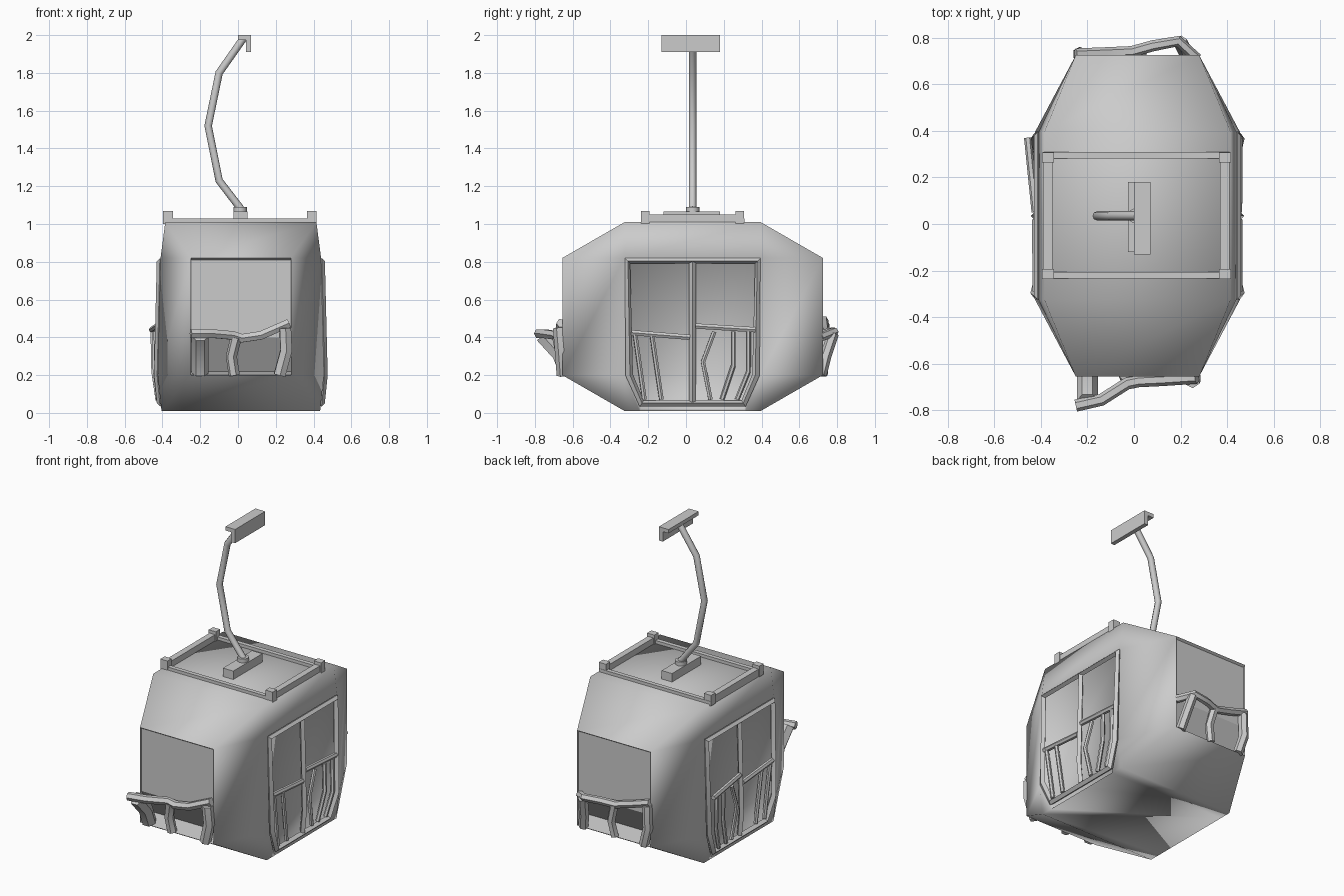
import bpy, bmesh
from math import radians
from mathutils import Vector

cube = bpy.data.objects.get("Cube")
if cube:
    bpy.data.objects.remove(cube)

grey = bpy.data.materials.new("plain_grey")
grey.use_nodes = True
grey.diffuse_color = (0.6, 0.6, 0.6, 1)
grey.node_tree.nodes["Principled BSDF"].inputs["Base Color"].default_value = (0.6, 0.6, 0.6, 1)

CX, CY = 0.015, 0.035    # cabin centre
DOOR, END, NOSE = 0.36, 0.69, 0.265   # half lengths and end half width


def add(name, mesh, angle=None):
    mesh.materials.clear()
    mesh.materials.append(grey)
    ob = bpy.data.objects.new(name, mesh)
    bpy.context.scene.collection.objects.link(ob)
    if angle:
        bpy.ops.object.select_all(action='DESELECT')
        ob.select_set(True)
        bpy.context.view_layer.objects.active = ob
        bpy.ops.object.shade_smooth_by_angle(angle=radians(angle))
    return ob


def from_bmesh(name, bm, angle=None):
    mesh = bpy.data.meshes.new(name)
    bm.to_mesh(mesh)
    bm.free()
    return add(name, mesh, angle)


def box(name, lo, hi):
    bm = bmesh.new()
    bmesh.ops.create_cube(bm, size=1)
    lo, hi = Vector(lo), Vector(hi)
    for v in bm.verts:
        v.co = (lo + hi) / 2 + v.co * (hi - lo)
    return from_bmesh(name, bm)


def tube(name, points, radius, closed=False, resolution=1, angle=50):
    curve = bpy.data.curves.new(name + "_path", 'CURVE')
    curve.dimensions = '3D'
    curve.bevel_depth = radius
    curve.bevel_resolution = resolution
    curve.use_fill_caps = True
    spline = curve.splines.new('POLY')
    spline.points.add(len(points) - 1)
    for p, co in zip(spline.points, points):
        p.co = (*co, 1)
    spline.use_cyclic_u = closed
    path = bpy.data.objects.new(name + "_path", curve)
    bpy.context.scene.collection.objects.link(path)
    bpy.context.view_layer.update()
    graph = bpy.context.evaluated_depsgraph_get()
    mesh = bpy.data.meshes.new_from_object(path.evaluated_get(graph))
    bpy.data.objects.remove(path)
    return add(name, mesh, angle)


# cabin hull: rectangular floor and roof, octagonal middle rings
def ring(bm, z, width, flat):
    quarter = [(width, DOOR), (NOSE, END)]
    if flat:
        quarter = [(width, DOOR)]
    right = [(x, -y) for x, y in reversed(quarter)] + quarter
    if z < 0.1:
        right.insert(1, (width, -0.28))
        right.insert(2, (width, 0.28))
    loop = right + [(-x, -y) for x, y in right]
    return [bm.verts.new((CX + x, CY + y, z)) for x, y in loop]


bm = bmesh.new()
floor = ring(bm, 0.01, 0.42, True)
low = ring(bm, 0.2, 0.44, False)
high = ring(bm, 0.82, 0.425, False)
roof = ring(bm, 1.01, 0.4, True)
bm.faces.new(floor[::-1])
bm.faces.new(roof)
door_faces = []
for s in (0, 1):
    f = floor[4 * s:] + floor[:4 * s]
    a = low[4 * s:] + low[:4 * s]
    b = high[4 * s:] + high[:4 * s]
    t = roof[2 * s:] + roof[:2 * s]
    # doorway, widening upward
    door_faces.append([bm.faces.new((f[1], f[2], a[2], a[1])),
                       bm.faces.new((a[1], a[2], b[2], b[1]))])
    bm.faces.new((f[0], f[1], a[1]))
    bm.faces.new((f[2], f[3], a[2]))
    bm.faces.new((b[1], b[2], t[1], t[0]))
    # diagonal corners
    for i, j, fl, rf in ((0, 1, f[0], t[0]), (2, 3, f[3], t[1])):
        bm.faces.new((a[i], a[j], b[j], b[i]))
        bm.faces.new((fl, a[j], a[i]))
        bm.faces.new((b[i], b[j], rf))
    # slopes above and below the end window
    bm.faces.new((f[3], f[4], a[4], a[3]))
    bm.faces.new((b[3], b[4], t[2], t[1]))
bmesh.ops.recalc_face_normals(bm, faces=bm.faces)
for faces in door_faces:
    bmesh.ops.inset_region(bm, faces=faces, thickness=0.015, depth=-0.03)
from_bmesh("cabin_hull", bm, 100)

# end windows: an upper pane, and a lower recess sloping inward
for name, s in (("front", -1), ("back", 1)):
    bm = bmesh.new()
    rows = [(END, 0.82), (END - 0.015, 0.81), (END - 0.015, 0.4),
            (END - 0.13, 0.22), (END, 0.2)]
    edge = [[bm.verts.new((CX + k * NOSE, CY + s * y, z)) for y, z in rows] for k in (-1, 1)]
    for i in range(len(rows) - 1):
        bm.faces.new((edge[0][i], edge[0][i + 1], edge[1][i + 1], edge[1][i]))
    for side in edge:
        bm.faces.new(side)
    bmesh.ops.recalc_face_normals(bm, faces=bm.faces)
    from_bmesh(name + "_window", bm)

# bent window railings
tube("front_rail", [(-0.25, -0.78, 0.42), (-0.14, -0.755, 0.42), (-0.03, -0.685, 0.41),
                    (0.02, -0.675, 0.395), (0.12, -0.67, 0.41), (0.27, -0.66, 0.475)], 0.026)
tube("front_rail_left_post", [(0.25, -0.67, 0.45), (0.255, -0.66, 0.33), (0.22, -0.65, 0.2)], 0.035)
tube("front_rail_middle_post", [(-0.01, -0.68, 0.4), (-0.035, -0.66, 0.3), (-0.02, -0.65, 0.2)], 0.03)
tube("front_rail_right_post", [(-0.2, -0.76, 0.41), (-0.2, -0.67, 0.31), (-0.2, -0.63, 0.21)], 0.045)

tube("back_rail", [(-0.25, 0.73, 0.49), (-0.12, 0.735, 0.45), (-0.01, 0.74, 0.42),
                   (0.08, 0.765, 0.43), (0.19, 0.785, 0.43), (0.27, 0.71, 0.4)], 0.024)
tube("back_rail_left_post", [(0.2, 0.78, 0.42), (0.22, 0.74, 0.3), (0.24, 0.715, 0.2)], 0.03)
tube("back_rail_middle_post", [(0, 0.74, 0.42), (0.03, 0.73, 0.3), (0.01, 0.72, 0.2)], 0.026)
tube("back_rail_right_post", [(-0.23, 0.73, 0.47), (-0.235, 0.73, 0.32), (-0.2, 0.72, 0.2)], 0.03)


# door frames, rails and bent pickets, given as (y, z) paths on the cabin side
def side_x(z):
    if z > 0.2:
        return 0.44 - 0.015 * (z - 0.2) / 0.62
    return 0.42 + 0.02 * z / 0.2


OUTLINE = [(-0.31, 0.805), (0.38, 0.805), (0.37, 0.2), (0.305, 0.05), (-0.235, 0.05), (-0.3, 0.2)]
RAILS = [[(-0.29, 0.425), (0.02, 0.4)], [(0.05, 0.46), (0.37, 0.44)]]
PICKETS = [[(-0.27, 0.42), (-0.22, 0.07)], [(-0.18, 0.41), (-0.13, 0.07)],
           [(0.15, 0.43), (0.09, 0.27), (0.13, 0.07)],
           [(0.25, 0.43), (0.25, 0.25), (0.19, 0.07)],
           [(0.33, 0.43), (0.33, 0.22), (0.27, 0.07)]]

for name, s in (("left", 1), ("right", -1)):
    def on_side(path, lean=0):
        out = []
        for y, z in path:
            bulge = lean * max(0, y) / 0.37 * (0.3 + z)
            out.append((CX + s * (side_x(z) + bulge), y, z))
        return out
    lean = 0.05 if s < 0 else 0.0
    tube(name + "_door_frame", on_side(OUTLINE), 0.02, True, 0, 30)
    tube(name + "_door_divider", on_side([(0.035, 0.8), (0.035, 0.2), (0.035, 0.06)]), 0.018, False, 0, 30)
    for i, path in enumerate(RAILS):
        tube(f"{name}_door_rail_{i + 1}", on_side(path, lean), 0.016)
    for i, path in enumerate(PICKETS):
        tube(f"{name}_door_picket_{i + 1}", on_side(path, lean), 0.013)

# roof rack: raised side rails, thin cross bars and corner knobs
for name, x in (("right", -0.37), ("left", 0.39)):
    box(name + "_roof_rail", (x - 0.02, -0.23, 1.0), (x + 0.02, 0.3, 1.05))
    for end, y in (("front", -0.215), ("back", 0.285)):
        box(f"{end}_{name}_roof_knob", (x - 0.026, y - 0.022, 1.0), (x + 0.026, y + 0.022, 1.07))
for end, y in (("front", -0.22), ("back", 0.295)):
    box(end + "_roof_bar", (-0.39, y - 0.014, 1.0), (0.41, y + 0.014, 1.03))

# hanger: mount, socket, bent arm and cable clamp
box("hanger_mount", (-0.025, -0.12, 1.0), (0.05, 0.18, 1.065))
tube("hanger_socket", [(0.012, 0.035, 1.05), (0.012, 0.035, 1.09)], 0.036, False, 2)
tube("hanger_arm", [(0.015, 0.035, 1.08), (-0.1, 0.035, 1.23), (-0.158, 0.035, 1.52),
                    (-0.1, 0.035, 1.8), (0.03, 0.035, 1.985)], 0.02, False, 2)
box("clamp_top", (0.0, -0.13, 1.975), (0.07, 0.18, 2.0))
box("clamp_side", (0.042, -0.13, 1.91), (0.07, 0.18, 1.98))
